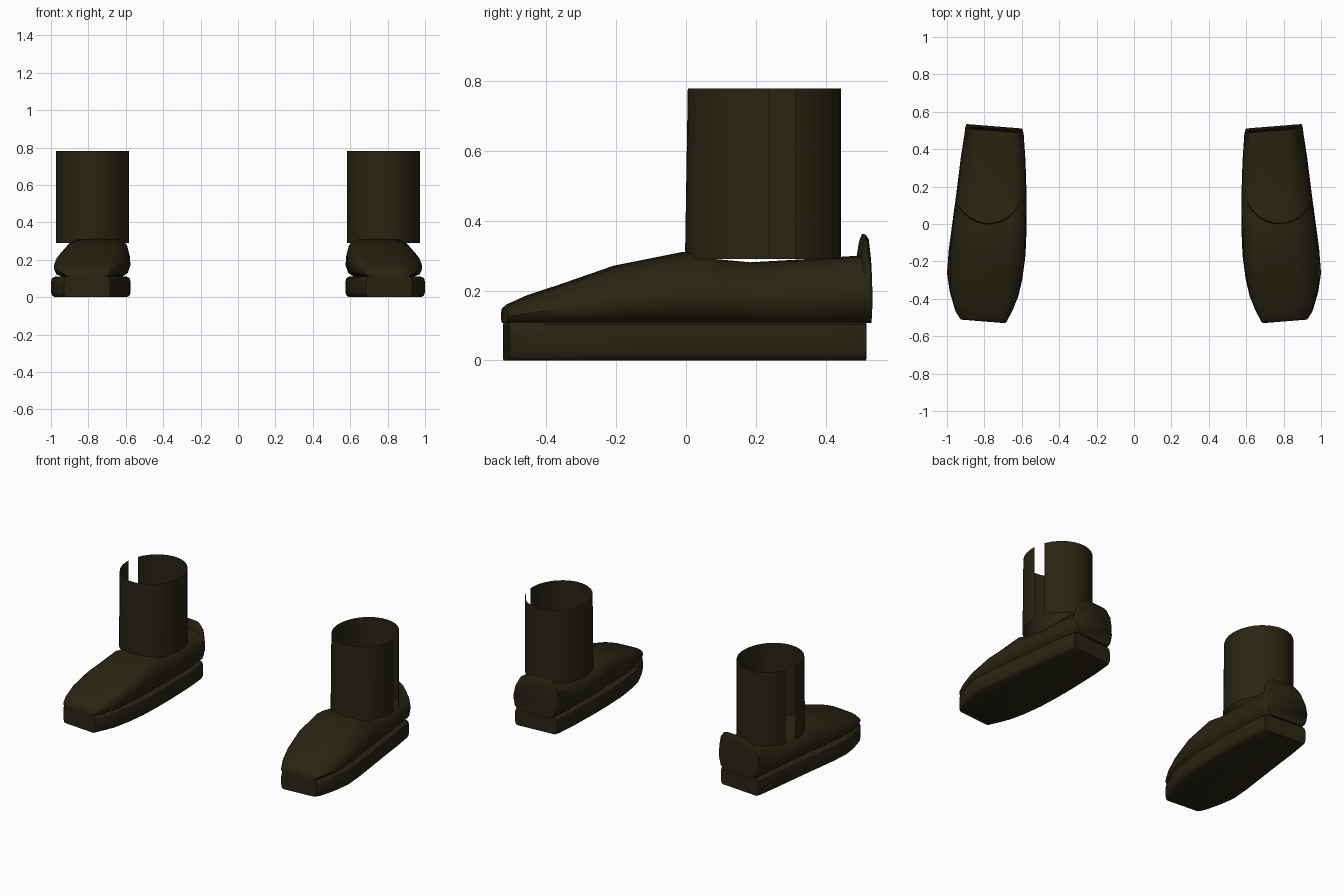
import bpy, bmesh, math

if "Cube" in bpy.data.objects:
    bpy.data.objects.remove(bpy.data.objects["Cube"])

leather = bpy.data.materials.new("dark olive leather")
leather.diffuse_color = (0.021, 0.018, 0.006, 1)
leather.use_nodes = True
leather.node_tree.nodes["Principled BSDF"].inputs["Base Color"].default_value = leather.diffuse_color

CX = 0.778      # distance of each shoe from the middle
SKEW = 0.08     # slight turn of toe and heel edges


def finish(name, bm, angle):
    bmesh.ops.recalc_face_normals(bm, faces=bm.faces)
    mesh = bpy.data.meshes.new(name)
    bm.to_mesh(mesh)
    bm.free()
    mesh.materials.append(leather)
    ob = bpy.data.objects.new(name, mesh)
    bpy.context.collection.objects.link(ob)
    bpy.ops.object.select_all(action='DESELECT')
    ob.select_set(True)
    bpy.context.view_layer.objects.active = ob
    bpy.ops.object.shade_smooth_by_angle(angle=math.radians(angle))


def loft(name, side, section, stations, angle=45):
    """Skin a unit section along y; stations are (y, inner x, outer x, bottom z, top z)."""
    bm = bmesh.new()
    rings = []
    for y, xi, xo, zb, zt in stations:
        ring = []
        for u, v in section:
            x = xi + (xo - xi) * u
            ring.append(bm.verts.new((side * x, y + SKEW * (x - CX), zb + (zt - zb) * v)))
        rings.append(ring)
    n = len(section)
    for a, b in zip(rings, rings[1:]):
        for i in range(n):
            j = (i + 1) % n
            bm.faces.new((a[i], a[j], b[j], b[i]))
    bm.faces.new(rings[0])
    bm.faces.new(rings[-1])
    finish(name, bm, angle)


def tube(name, side):
    """Thin open ankle sleeve with a slot on its outer side."""
    bm = bmesh.new()
    n = 32
    start, end = math.radians(24), math.radians(364)
    cols = []
    for i in range(n + 1):
        a = start + (end - start) * i / n
        x, y = side * (CX + 0.196 * math.cos(a)), 0.225 + 0.22 * math.sin(a)
        front = -0.008 if math.sin(a) < -0.5 else 0
        cols.append((bm.verts.new((x, y + front, 0.29)), bm.verts.new((x, y, 0.78))))
    for (a, b), (c, d) in zip(cols, cols[1:]):
        bm.faces.new((a, c, d, b))
    finish(name, bm, 40)


sole_section = [(.05, 0), (.015, .08), (0, .25), (0, .75), (.015, .93), (.06, 1),
                (.94, 1), (.985, .93), (1, .75), (1, .25), (.985, .08), (.95, 0)]
upper_section = [(.13, 0), (.04, .13), (0, .36), (.01, .62), (.04, .84), (.13, .97), (.2, 1),
                 (.5, 1), (.72, .985), (.84, .88), (.96, .62), (1, .38), (.97, .14), (.87, 0)]

sole_stations = [(y, a, b, 0, .11) for y, a, b in [
    (-.517, .685, .93), (-.48, .665, .955), (-.38, .62, .985), (-.28, .597, 1.0),
    (-.15, .58, .99), (0, .574, .97), (.15, .574, .95), (.35, .58, .925),
    (.48, .592, .905), (.508, .602, .895)]]

upper_stations = [(y, a, b, .107, t) for y, a, b, t in [
    (-.523, .69, .925, .15), (-.512, .68, .935, .16), (-.45, .648, .962, .187),
    (-.36, .615, .983, .216), (-.2, .587, .985, .271), (0, .578, .965, .311),
    (.09, .575, .952, .29), (.19, .575, .94, .281), (.35, .58, .92, .29),
    (.5, .59, .903, .30), (.507, .592, .902, .345), (.514, .595, .9, .362),
    (.521, .597, .898, .35), (.525, .602, .894, .31)]]

for side, label in ((1, "right"), (-1, "left")):
    loft(label + "_sole", side, sole_section, sole_stations)
    loft(label + "_upper", side, upper_section, upper_stations, 50)
    tube(label + "_ankle_sleeve", side)
